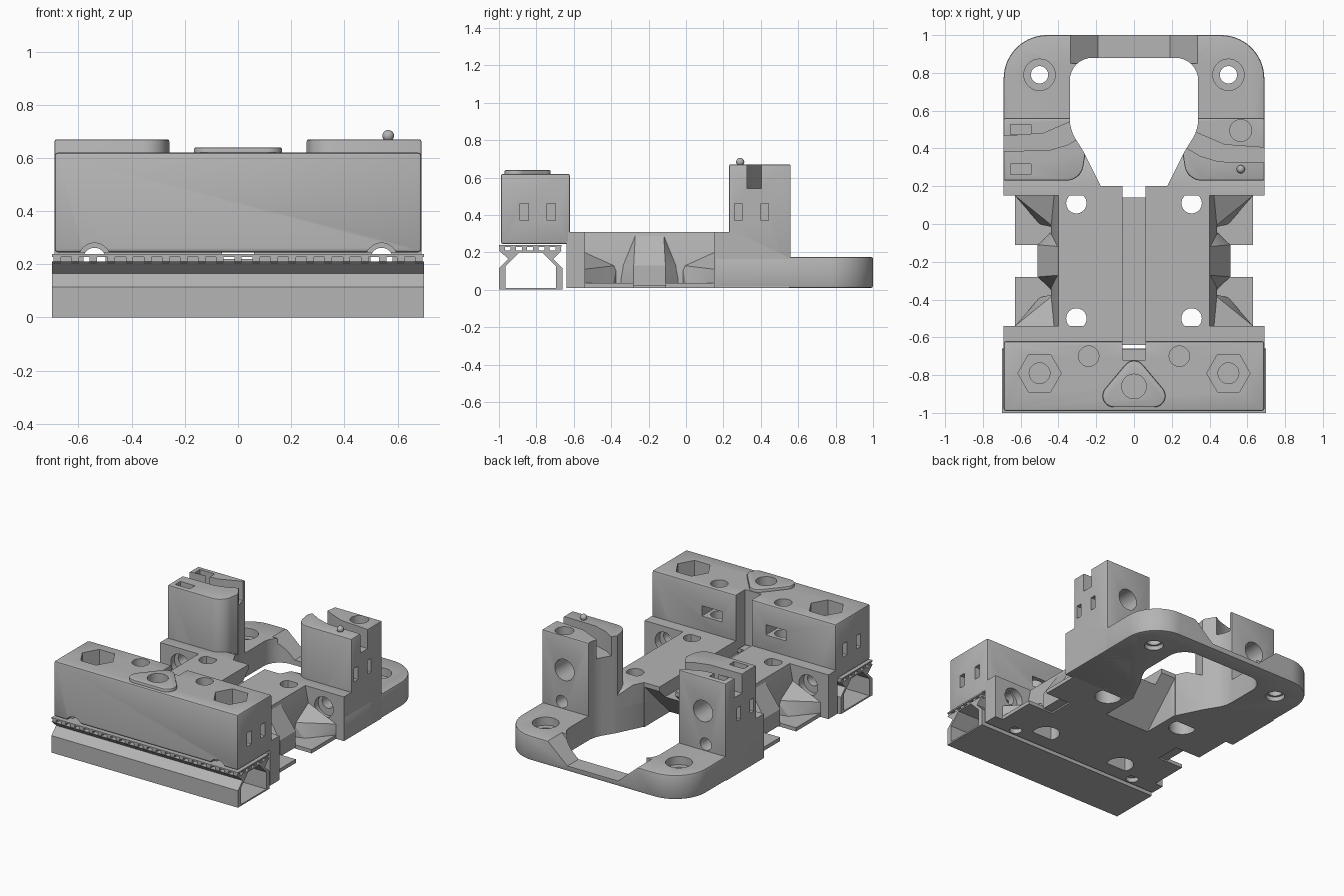
import bpy, bmesh, math
from mathutils import Vector

if "Cube" in bpy.data.objects:
    bpy.data.objects.remove(bpy.data.objects["Cube"])

grey = bpy.data.materials.new("plain_grey")
grey.use_nodes = True
COLOUR = (0.46, 0.46, 0.46, 1)
grey.diffuse_color = COLOUR
grey.node_tree.nodes["Principled BSDF"].inputs["Base Color"].default_value = COLOUR
parts, cutters = [], []


def finish(name, bm, cut=False):
    bmesh.ops.recalc_face_normals(bm, faces=bm.faces)
    mesh = bpy.data.meshes.new(name)
    bm.to_mesh(mesh)
    bm.free()
    mesh.materials.append(grey)
    ob = bpy.data.objects.new(name, mesh)
    bpy.context.collection.objects.link(ob)
    ob.hide_render = cut
    (cutters if cut else parts).append(ob)
    return ob


def prism(name, pts, lo, hi, axis="z", cut=False):
    """Extrude a 2D outline along one axis."""
    place = {"z": lambda a, b, c: (a, b, c),
             "y": lambda a, b, c: (a, c, b),
             "x": lambda a, b, c: (c, a, b)}[axis]
    bm = bmesh.new()
    low = [bm.verts.new(place(a, b, lo)) for a, b in pts]
    high = [bm.verts.new(place(a, b, hi)) for a, b in pts]
    bm.faces.new(low)
    bm.faces.new(high)
    for i in range(len(pts)):
        j = (i + 1) % len(pts)
        bm.faces.new((low[i], low[j], high[j], high[i]))
    return finish(name, bm, cut)


def box(name, x0, x1, y0, y1, z0, z1, cut=False):
    return prism(name, [(x0, y0), (x1, y0), (x1, y1), (x0, y1)], z0, z1, "z", cut)


def hull(name, pts):
    bm = bmesh.new()
    verts = [bm.verts.new(p) for p in pts]
    res = bmesh.ops.convex_hull(bm, input=verts)
    loose = [g for g in res["geom_interior"] if isinstance(g, bmesh.types.BMVert)]
    bmesh.ops.delete(bm, geom=loose, context="VERTS")
    return finish(name, bm)


def ngon(a, b, r, n=32):
    return [(a + r * math.cos(math.tau * i / n), b + r * math.sin(math.tau * i / n)) for i in range(n)]


def hole(a, b, r, lo, hi, axis="z", n=32):
    return prism("hole_cutter", ngon(a, b, r, n), lo, hi, axis, True)


def rounded(pts, radii, n=8):
    """Round each outline corner with a circular arc."""
    out = []
    for i, r in enumerate(radii):
        c, p, q = (Vector(pts[k % len(pts)]) for k in (i, i - 1, i + 1))
        if not r:
            out.append(tuple(c))
            continue
        u, v = (p - c).normalized(), (q - c).normalized()
        half = u.angle(v) / 2
        d, w = r / math.tan(half), math.sin(half)
        for k in range(n + 1):
            t = k / n
            e, f, g = (1 - t) ** 2, 2 * w * t * (1 - t), t * t
            out.append(tuple((e * (c + u * d) + f * c + g * (c + v * d)) / (e + f + g)))
    return out


def bevel(ob, width):
    m = ob.modifiers.new("soft_edges", "BEVEL")
    m.width, m.segments, m.limit_method = width, 2, "ANGLE"


def carve(ob, tools):
    for t in tools:
        m = ob.modifiers.new("cut", "BOOLEAN")
        m.operation, m.object, m.solver = "DIFFERENCE", t, "EXACT"


# Shared cutters: rear opening, underside wedge, cable channel, rod bores
opening = prism("opening_cutter", rounded(
    [(-.17, .19), (.17, .19), (.265, .38), (.34, .5), (.34, .88), (-.34, .88), (-.34, .5), (-.265, .38)],
    [0, 0, .3, .2, .12, .12, .2, .3]), -.1, 1, "z", True)
wedge = prism("wedge_cutter", [(-.08, 0), (.25, .33), (.25, 0)], -.17, .17, "x", True)
channel = box("channel_cutter", -.06, .06, -.72, .25, .22, 1, True)
rods = [hole(s * .54, .22, .042, -1.1, .7, "y") for s in (1, -1)]
bearings = [hole(s * .54, .2, .07, -.59, .19, "y") for s in (1, -1)]

# Front block with nut pockets, side slots and rod arches
block = box("front_block", -.69, .69, -.99, -.62, .245, .62)
bevel(block, .012)
tools = [channel] + rods
for s in (1, -1):
    tools += [hole(s * .5, -.79, .115, .47, .7, n=6), hole(s * .5, -.79, .055, .4, .5),
              hole(s * .24, -.7, .054, .36, .7),
              box("nut_slot", s * .24 - .075, s * .24 + .075, -.75, -.6, .41, .48, True),
              hole(s * .54, .22, .06, -1.1, -.95, "y")]
    for y in (-.865, -.72):
        tools.append(box("side_slot", s * .69 - .08, s * .69 + .08, y - .022, y + .022, .37, .46, True))

# Raised sensor boss on the block
boss_hole = hole(0, -.86, .065, .52, .7)
boss = prism("top_boss", rounded([(-.235, -.97), (.235, -.97), (0, -.69)], [.06, .06, .06]), .6, .64)
bevel(boss, .008)
carve(block, tools + [boss_hole])
carve(boss, [boss_hole])

# Hollow rail under the block
rail = prism("front_rail", [(-1, 0), (-.66, 0), (-.66, .115), (-.71, .165), (-.665, .21),
                            (-1, .21), (-.95, .165), (-1, .115)], -.7, .7, "x")
carve(rail, [prism("rail_cavity", [(-.965, .01), (-.695, .01), (-.695, .125), (-.77, .2),
                                   (-.89, .2), (-.965, .125)], -.8, .8, "x", True)])
box("rail_cap", -.7, .7, -1, -.665, .228, .238)
bm = bmesh.new()
for i in range(21):
    for j in range(6):
        ret = bmesh.ops.create_cube(bm, size=.028)
        bmesh.ops.translate(bm, verts=ret["verts"], vec=(-.68 + i * .068, -.983 + j * .06, .219))
finish("rail_studs", bm)

# Central deck with tapered sides
deck = prism("central_deck", [(-.44, .01), (.44, .01), (.44, .12), (.4, .31), (-.4, .31), (-.44, .12)],
             -.64, .2, "y")
tools = [wedge, channel]
for s in (1, -1):
    for y in (-.5, .11):
        tools += [hole(s * .305, y, .054, -.1, .4), hole(s * .305, y, .085, -.1, .12)]
carve(deck, tools)

# Wall below the rear of the block
wall = box("front_wall", -.69, .69, -.64, -.54, .01, .31)
carve(wall, rods + bearings + [channel] + [hole(s * .48, -.59, .04, -.1, .04) for s in (1, -1)])

# Rear frame with lowered bridge
ring = prism("rear_frame", rounded([(-.69, .15), (.69, .15), (.69, 1), (-.69, 1)], [0, 0, .23, .23], 14), .01, .175)
bevel(ring, .01)
tools = [opening, wedge] + bearings + rods
tools.append(prism("bridge_dip", [(-.36, .195), (-.19, .045), (.19, .045), (.36, .195)], .85, 1.1, "y", True))
for s in (1, -1):
    tools += [hole(s * .5, .79, .046, -.1, .4), hole(s * .5, .79, .083, .12, .4),
              hole(s * .5, .79, .06, -.1, .04)]
carve(ring, tools)

# Sloping shoulder joining the deck to the posts
shoulder = prism("shoulder", [(.15, .01), (.15, .31), (.27, .31), (.55, .17), (.55, .01)], -.69, .69, "x")
carve(shoulder, [opening, wedge, channel] + rods + bearings)

for s, side in ((1, "left"), (-1, "right")):
    # Clamp post with belt groove and bores
    post = prism(side + "_post", [(s * a, b) for a, b in rounded(
        [(.28, .23), (.69, .23), (.69, .56), (.335, .56), (.255, .39)], [.09, 0, 0, 0, .03])], .02, .67)
    bevel(post, .008)
    shift = 0 if s > 0 else .06
    groove = [(.75, .325), (.45, .33), (.35, .36), (.2, .45), (.2, .58), (.34, .48), (.48, .42), (.75, .4)]
    tools = [opening, rods[0 if s > 0 else 1],
             prism("groove_cutter", [(s * a, b + shift) for a, b in groove], .54, .8, "z", True),
             hole(s * .52, .44, .072, .38, .7, "y")]
    for y in (.28, .42):
        tools.append(box("side_slot", s * .69 - .08, s * .69 + .08, y - .02, y + .02, .37, .46, True))
    if s > 0:
        tools.append(hole(.565, .495, .058, .58, .8))
    else:
        for y in (.29, .5):
            tools.append(box("top_slot", -.655, -.545, y - .027, y + .027, .59, .8, True))
    carve(post, tools)

    # Side buttress, lower tabs and corner gussets
    hull(side + "_buttress", [(s * x, -.195 + d * w, z) for d in (1, -1) for x, w, z in
         ((.51, .085, .13), (.51, .085, .02), (.4, .17, .13), (.4, .19, .02), (.39, .075, .31), (.3, .085, .31))])
    for end, y0, d in (("front", -.54, 1), ("rear", .15, -1)):
        box(f"{side}_{end}_tab", s * .4, s * .63, y0 - d * .02, y0 + d * .26, .01, .035)
        gusset = hull(f"{side}_{end}_gusset", [(s * x, y0 + d * w, z) for x, w, z in
                      ((.63, 0, .03), (.63, 0, .11), (.42, 0, .2), (.42, 0, .03),
                       (.5, .15, .03), (.42, .17, .03), (.42, .17, .13))])
        carve(gusset, [rods[0 if s > 0 else 1]])

# Locating pin
bm = bmesh.new()
bmesh.ops.create_uvsphere(bm, u_segments=16, v_segments=10, radius=.022)
bmesh.ops.translate(bm, verts=bm.verts, vec=(.565, .29, .683))
finish("locating_pin", bm)

# Bake the cuts, then drop the cutters
graph = bpy.context.evaluated_depsgraph_get()
baked = [(ob, bpy.data.meshes.new_from_object(ob.evaluated_get(graph))) for ob in parts]
for ob, mesh in baked:
    ob.modifiers.clear()
    ob.data = mesh
    mesh.materials.clear()
    mesh.materials.append(grey)
for ob in cutters:
    bpy.data.objects.remove(ob)
bpy.ops.object.select_all(action="DESELECT")
for ob in parts:
    ob.select_set(True)
bpy.context.view_layer.objects.active = parts[0]
bpy.ops.object.shade_smooth_by_angle(angle=math.radians(30))
